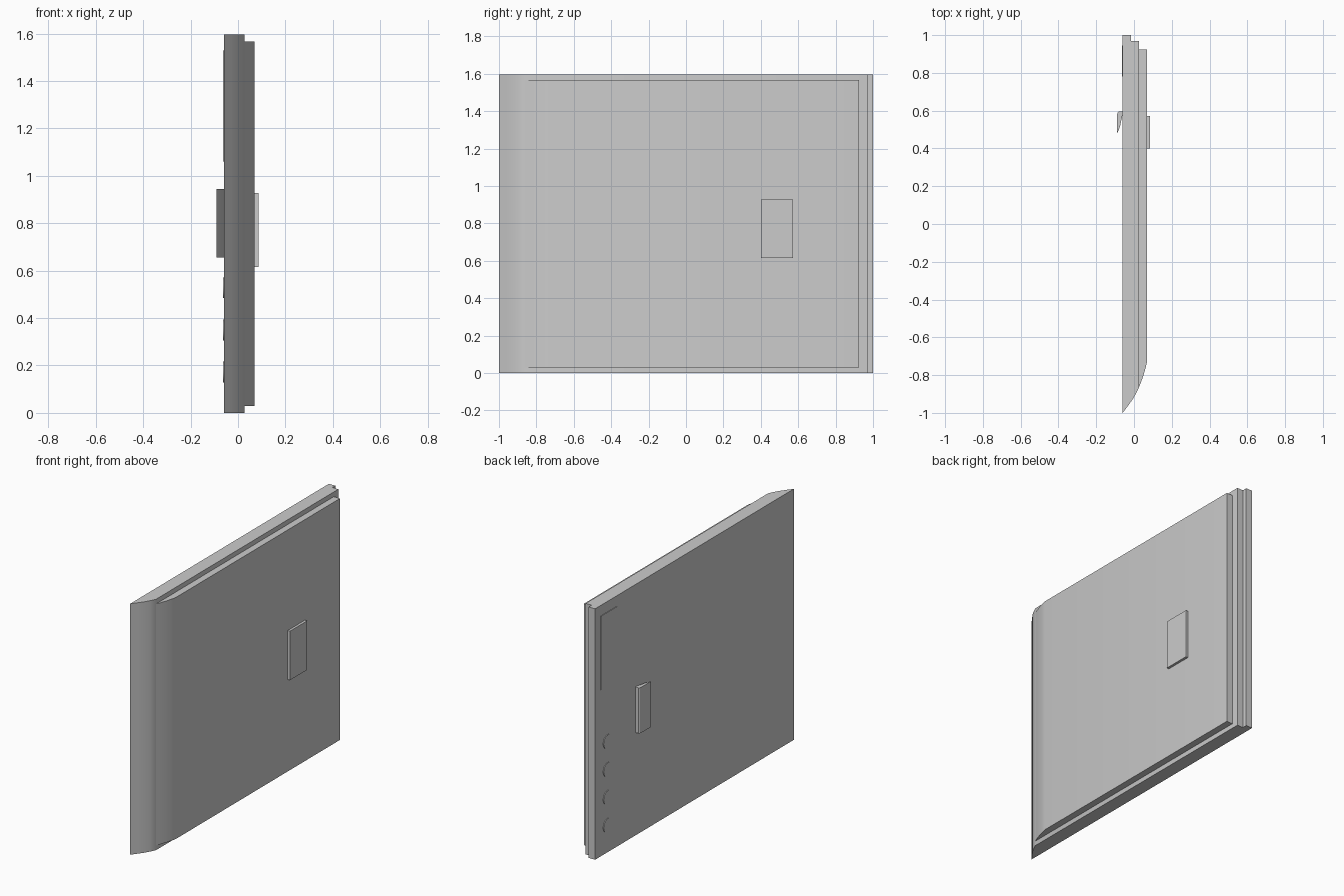
import bpy
import bmesh
import math
from mathutils import Matrix

cube = bpy.data.objects.get("Cube")
if cube:
    bpy.data.objects.remove(cube, do_unlink=True)

grey = bpy.data.materials.new("light_grey")
grey.use_nodes = True
COLOUR = (0.6, 0.6, 0.6, 1)
grey.diffuse_color = COLOUR
grey.node_tree.nodes["Principled BSDF"].inputs["Base Color"].default_value = COLOUR


def finish(name, bm):
    bmesh.ops.recalc_face_normals(bm, faces=bm.faces)
    mesh = bpy.data.meshes.new(name)
    bm.to_mesh(mesh)
    bm.free()
    mesh.materials.append(grey)
    obj = bpy.data.objects.new(name, mesh)
    bpy.context.collection.objects.link(obj)
    bpy.ops.object.select_all(action='DESELECT')
    obj.select_set(True)
    bpy.context.view_layer.objects.active = obj
    bpy.ops.object.shade_smooth_by_angle(angle=math.radians(30))
    return obj


def prism(name, outline, z0, z1):
    """Extrude a plan outline of (x, y) points upwards."""
    bm = bmesh.new()
    face = bm.faces.new([bm.verts.new((x, y, z0)) for x, y in outline])
    top = bmesh.ops.extrude_face_region(bm, geom=[face])["geom"]
    verts = [g for g in top if isinstance(g, bmesh.types.BMVert)]
    bmesh.ops.translate(bm, verts=verts, vec=(0, 0, z1 - z0))
    return finish(name, bm)


def plate(name, x0, x1, y0, y1, z0, z1):
    return prism(name, [(x0, y0), (x1, y0), (x1, y1), (x0, y1)], z0, z1)


OUTER, STEP, INNER = -0.06, 0.027, 0.07
HEIGHT = 1.597

# Door slab: tapered front edge and a rebated rear edge
slab_nose = [(OUTER, -1), (-0.03, -0.96), (-0.005, -0.925), (0.012, -0.895), (STEP, -0.863)]
slab_rear = [(STEP, 0.97), (-0.015, 0.97), (-0.015, 1), (OUTER, 1)]
prism("door_slab", slab_nose + slab_rear, 0, HEIGHT)

# Raised inner panel, continuing the curve of the front edge
panel_nose = [(STEP, -0.863), (0.04, -0.83), (0.052, -0.795), (0.062, -0.76), (INNER, -0.725)]
prism("inner_panel", panel_nose + [(INNER, 0.925), (STEP, 0.925)], 0.03, HEIGHT - 0.03)

# Inner pull plate
plate("inner_pull", INNER - 0.005, 0.086, 0.4, 0.573, 0.615, 0.927)

# Hooked outer handle
hook = [(-0.06, 0.595), (-0.082, 0.595), (-0.088, 0.588), (-0.09, 0.575), (-0.09, 0.48),
        (-0.08, 0.5), (-0.072, 0.525), (-0.066, 0.555), (-0.06, 0.58)]
prism("outer_handle", hook, 0.655, 0.945)

# Thin display and a column of round buttons on the outer face
plate("display_plate", OUTER - 0.004, OUTER + 0.004, 0.78, 0.945, 1.06, 1.53)
for i in range(4):
    bm = bmesh.new()
    bmesh.ops.create_cone(
        bm, cap_ends=True, segments=32, radius1=0.044, radius2=0.044, depth=0.008,
        matrix=Matrix.Translation((OUTER, 0.875, 0.172 + i * 0.178))
        @ Matrix.Rotation(math.pi / 2, 4, 'Y'))
    finish(f"round_button_{i + 1}", bm)
